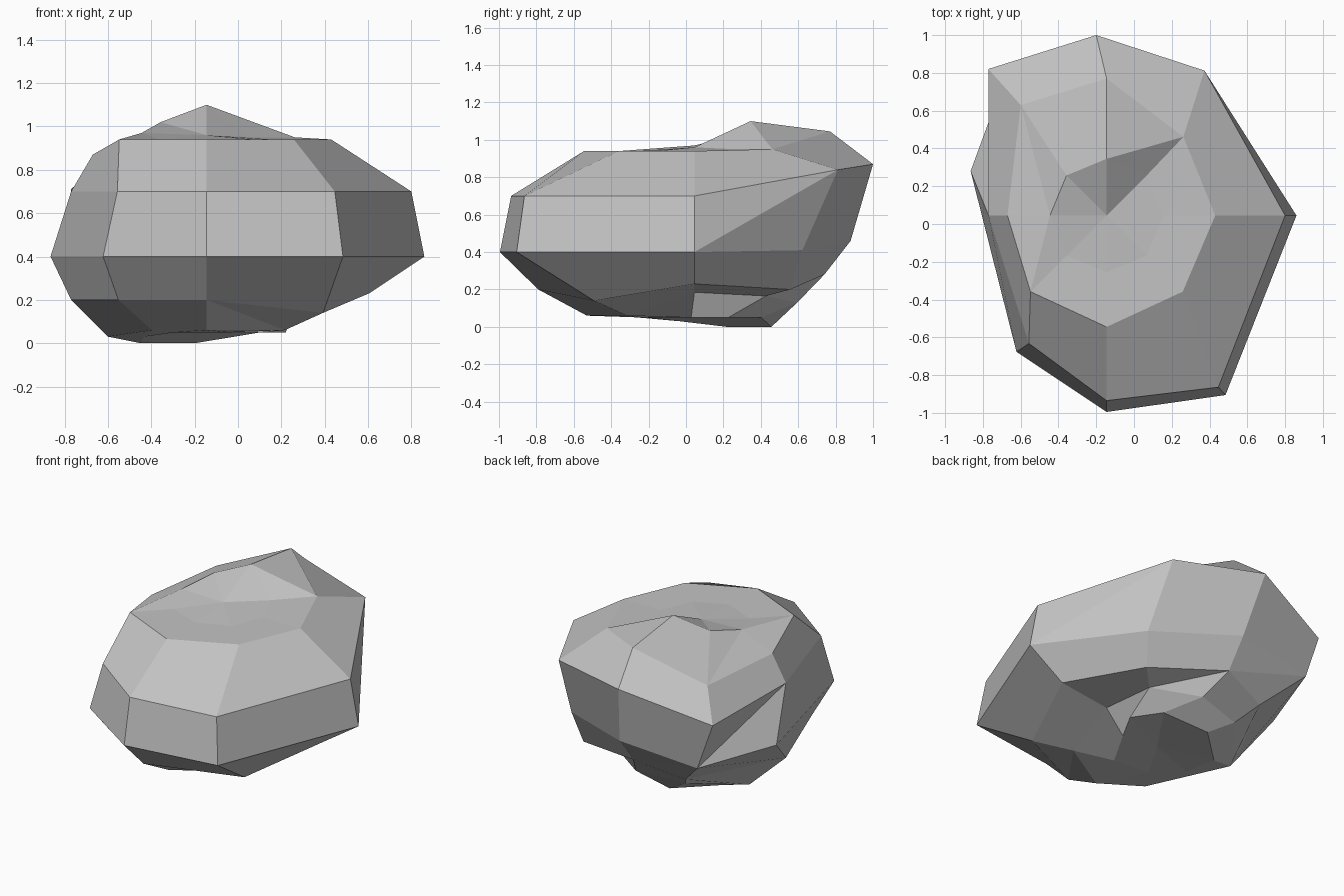
import bpy
import bmesh
from math import cos, sin, radians
from mathutils import Vector

default_cube = bpy.data.objects.get("Cube")
if default_cube:
    bpy.data.objects.remove(default_cube, do_unlink=True)

COMPASS = ["east", "northeast", "north", "northwest",
           "west", "southwest", "south", "southeast"]
CENTRE = Vector((-0.145, 0.045, 0))

# Rings of the boulder from top to bottom:
# name: (height, angle of the diagonals, twist, reach in each compass direction)
RINGS = {
    "crown":    (0.94, 45, 0, [0.3] * len(COMPASS)),
    "brow":     (0.94, 45, 0, [.575, .575, .725, .735, .525, .57, .59, .57]),
    "shoulder": (0.70, 56.5, 0, [.945, .92, .955, .99, .625, .8, .98, 1.09]),
    "girth":    (0.40, 56.5, 0, [1.005, .8, .835, .94, .72, .865, 1.04, 1.14]),
    "flank":    (0.20, 45, 0, [.75, .725, .695, .67, .625, .71, .835, .76]),
    "foot":     (0.06, 45, 0, [.4, .54, .55, .5, .455, .47, .575, .51]),
    "sole":     (0.05, 45, -30, [.255, .41, .435, .4, .35, .3, .3, .29]),
}

# Diagonal folds: (ring above, direction) of the face's first corner
RISING_FOLDS = {
    ("crown", "northeast"), ("crown", "northwest"),
    ("shoulder", "east"), ("shoulder", "northwest"),
    ("girth", "north"), ("flank", "northeast"),
}
FALLING_FOLDS = {("crown", "west"), ("flank", "south")}


def ring_point(height, lean, twist, index, reach):
    """Point of a ring in one compass direction."""
    quadrant, diagonal = divmod(index, 2)
    angle = 90 * quadrant
    if diagonal:
        angle += lean if quadrant % 2 == 0 else 90 - lean
    angle = radians(angle + twist)
    return CENTRE + Vector((reach * cos(angle), reach * sin(angle), height))


bm = bmesh.new()
rings = {}
for name, (height, lean, twist, reaches) in RINGS.items():
    rings[name] = [bm.verts.new(ring_point(height, lean, twist, i, reach))
                   for i, reach in enumerate(reaches)]
top = bm.verts.new(CENTRE + Vector((0, 0, 0.96)))
bottom = bm.verts.new(CENTRE + Vector((0, 0, 0.06)))


def pull(ring, direction, x=0.0, y=0.0, z=0.0):
    """Move one corner of the boulder."""
    rings[ring][COMPASS.index(direction)].co += Vector((x, y, z))


# Peak at the back of the top
pull("crown", "northeast", z=0.01)
pull("crown", "north", z=0.16)
pull("crown", "northwest", z=0.08)
pull("crown", "west", z=0.03)
pull("brow", "northeast", y=0.01, z=0.01)
pull("brow", "north", z=0.105)
pull("brow", "northwest", x=0.065, y=0.065, z=-0.08)
pull("brow", "west", z=-0.07)

# Raised back of the shoulder, uneven girth
pull("shoulder", "northeast", x=0.01, z=0.14)
pull("shoulder", "north", x=-0.055, z=0.17)
pull("shoulder", "northwest", x=-0.08, y=-0.05, z=0.01)
pull("shoulder", "southwest", x=0.03, y=-0.01)
pull("shoulder", "southeast", x=-0.01)
pull("girth", "northeast", x=0.115, y=-0.09, z=0.01)
pull("girth", "north", x=0.02, z=0.06)
pull("girth", "west", y=0.235)

# Sloping underside
pull("flank", "east", z=0.03)
pull("flank", "north", x=0.015, z=0.08)
pull("flank", "northwest", x=0.17, y=0.13)
pull("flank", "southwest", x=0.095, y=-0.08)
pull("flank", "southeast", z=-0.06)
pull("foot", "east", z=0.125)
pull("foot", "northeast", z=0.105)
pull("foot", "north", x=0.1, z=0.07)
pull("foot", "northwest", x=0.14, y=0.12, z=0.04)
pull("foot", "west", y=0.145, z=-0.03)
pull("foot", "southwest", x=0.08, y=-0.08)

# Knob the boulder rests on
pull("sole", "east", x=0.035, y=0.11)
pull("sole", "northeast", x=-0.03, y=0.075)
pull("sole", "north", x=0.03, y=-0.02)
pull("sole", "northwest", x=0.05, y=0.025, z=-0.05)
pull("sole", "west", z=-0.05)
pull("sole", "southwest", z=-0.02)
pull("sole", "southeast", x=0.03)

# Skin: bands between the rings and a fan at each end
names = list(RINGS)
crown, sole = rings["crown"], rings["sole"]
for i, direction in enumerate(COMPASS):
    j = (i + 1) % len(COMPASS)
    bm.faces.new((top, crown[i], crown[j]))
    bm.faces.new((bottom, sole[j], sole[i]))
    for above, below in zip(names, names[1:]):
        upper, lower = rings[above], rings[below]
        if (above, direction) in RISING_FOLDS:
            bm.faces.new((upper[i], lower[i], upper[j]))
            bm.faces.new((lower[i], lower[j], upper[j]))
        elif (above, direction) in FALLING_FOLDS:
            bm.faces.new((upper[i], lower[i], lower[j]))
            bm.faces.new((upper[i], lower[j], upper[j]))
        else:
            bm.faces.new((upper[i], lower[i], lower[j], upper[j]))
bmesh.ops.recalc_face_normals(bm, faces=bm.faces[:])

mesh = bpy.data.meshes.new("boulder")
bm.to_mesh(mesh)
bm.free()
boulder = bpy.data.objects.new("boulder", mesh)
bpy.context.collection.objects.link(boulder)

# Stone colour
stone = bpy.data.materials.new("grey stone")
stone.use_nodes = True
GREY = (0.55, 0.55, 0.55, 1)
stone.diffuse_color = GREY
for node in stone.node_tree.nodes:
    if node.type == "BSDF_PRINCIPLED":
        node.inputs["Base Color"].default_value = GREY
mesh.materials.append(stone)
